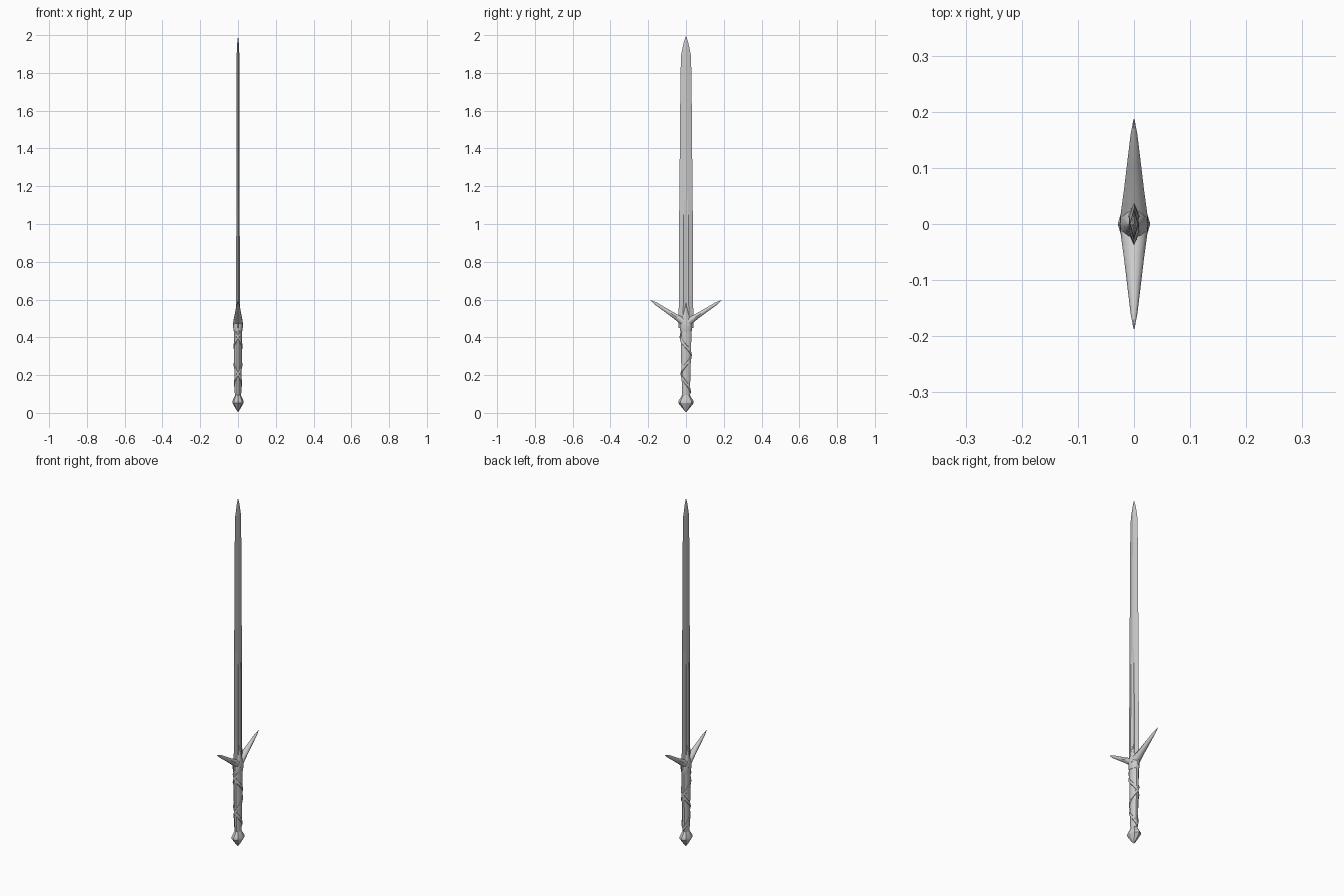
import bpy, bmesh, math
from mathutils import Vector

if "Cube" in bpy.data.objects:
    bpy.data.objects.remove(bpy.data.objects["Cube"])


def loft(name, rings, smooth=None):
    """Skin a list of equal-length point rings; end rings are capped."""
    bm = bmesh.new()
    vs = [[bm.verts.new(p) for p in r] for r in rings]
    n = len(vs[0])
    for a, b in zip(vs, vs[1:]):
        for i in range(n):
            j = (i + 1) % n
            bm.faces.new((a[i], a[j], b[j], b[i]))
    bm.faces.new(vs[0][::-1])
    bm.faces.new(vs[-1])
    bmesh.ops.remove_doubles(bm, verts=bm.verts, dist=0.00005)
    bmesh.ops.recalc_face_normals(bm, faces=bm.faces)
    me = bpy.data.meshes.new(name)
    bm.to_mesh(me)
    bm.free()
    ob = bpy.data.objects.new(name, me)
    bpy.context.collection.objects.link(ob)
    if smooth:
        bpy.ops.object.select_all(action='DESELECT')
        ob.select_set(True)
        bpy.context.view_layer.objects.active = ob
        bpy.ops.object.shade_smooth_by_angle(angle=math.radians(smooth))
    return ob


def ellipse(z, rx, ry, n):
    return [(rx * math.cos(2 * math.pi * i / n), ry * math.sin(2 * math.pi * i / n), z)
            for i in range(n)]


# Blade: wide flat section with a fuller low down, ridged diamond higher up
def blade_ring(z, w, t, c, s):
    right = [(0, -w, z), (t, -w * s, z), (c, 0, z), (t, w * s, z)]
    return right + [(-x, -y, z) for x, y, z in right]


loft("blade", [blade_ring(*r) for r in (
    (0.45, 0.039, 0.011, 0.006, 0.38), (0.62, 0.038, 0.010, 0.006, 0.38),
    (1.05, 0.036, 0.009, 0.006, 0.34), (1.13, 0.035, 0.0075, 0.009, 0.3),
    (1.80, 0.029, 0.0055, 0.008, 0.3), (1.90, 0.025, 0.005, 0.007, 0.3),
    (1.96, 0.012, 0.003, 0.004, 0.3), (1.995, 0.0005, 0.0003, 0.0004, 0.3))])

# Guard: two tapering horns sweeping up and outward
for side, label in ((1, "right"), (-1, "left")):
    rings = []
    for y, z, rx, rn in ((-0.012, 0.465, 0.025, 0.024), (0.02, 0.487, 0.0235, 0.020),
                         (0.06, 0.513, 0.018, 0.0145), (0.11, 0.546, 0.012, 0.011),
                         (0.16, 0.579, 0.006, 0.008), (0.187, 0.596, 0.0008, 0.001)):
        d = Vector((0, -0.55, 0.83))
        ring = []
        for i in range(10):
            a = 2 * math.pi * i / 10
            p = Vector((rx * math.cos(a), y, z)) + d * rn * math.sin(a)
            ring.append((p.x, p.y * side, p.z))
        rings.append(ring)
    loft("guard_arm_" + label, rings, 40)

# Collar joining guard and grip
loft("guard_collar", [ellipse(z, rx, ry, 12) for z, rx, ry in (
    (0.43, 0.022, 0.030), (0.455, 0.026, 0.034), (0.485, 0.025, 0.032),
    (0.54, 0.014, 0.012), (0.58, 0.008, 0.003))], 40)

# Grip core
loft("grip", [ellipse(z, rx, ry, 10) for z, rx, ry in (
    (0.08, 0.014, 0.019), (0.11, 0.018, 0.022), (0.28, 0.020, 0.027),
    (0.45, 0.021, 0.031))], 40)

# Crossing leather straps spiralling round the grip
def strap(name, direction, turns=1.6, steps=40):
    rings = []
    for k in range(steps + 1):
        t = k / steps
        a = direction * turns * 2 * math.pi * t + math.pi / 2
        ring = []
        for dz, out in ((-0.014, -0.003), (-0.009, 0.002), (0, 0.0035),
                        (0.009, 0.002), (0.014, -0.003)):
            z = 0.11 + 0.31 * t + dz
            rx = 0.0185 + 0.003 * t + out
            ry = 0.0225 + 0.008 * t + out
            ring.append((rx * math.cos(a), ry * math.sin(a), z))
        rings.append(ring)
    return loft(name, rings, 40)


strap("strap_forward", 1)
strap("strap_backward", -1)

# Faceted pommel
loft("pommel", [ellipse(z, rx, ry, 8) for z, rx, ry in (
    (0.005, 0.001, 0.001), (0.022, 0.013, 0.017), (0.052, 0.029, 0.041),
    (0.064, 0.029, 0.040), (0.088, 0.018, 0.024), (0.102, 0.013, 0.017))], 25)
